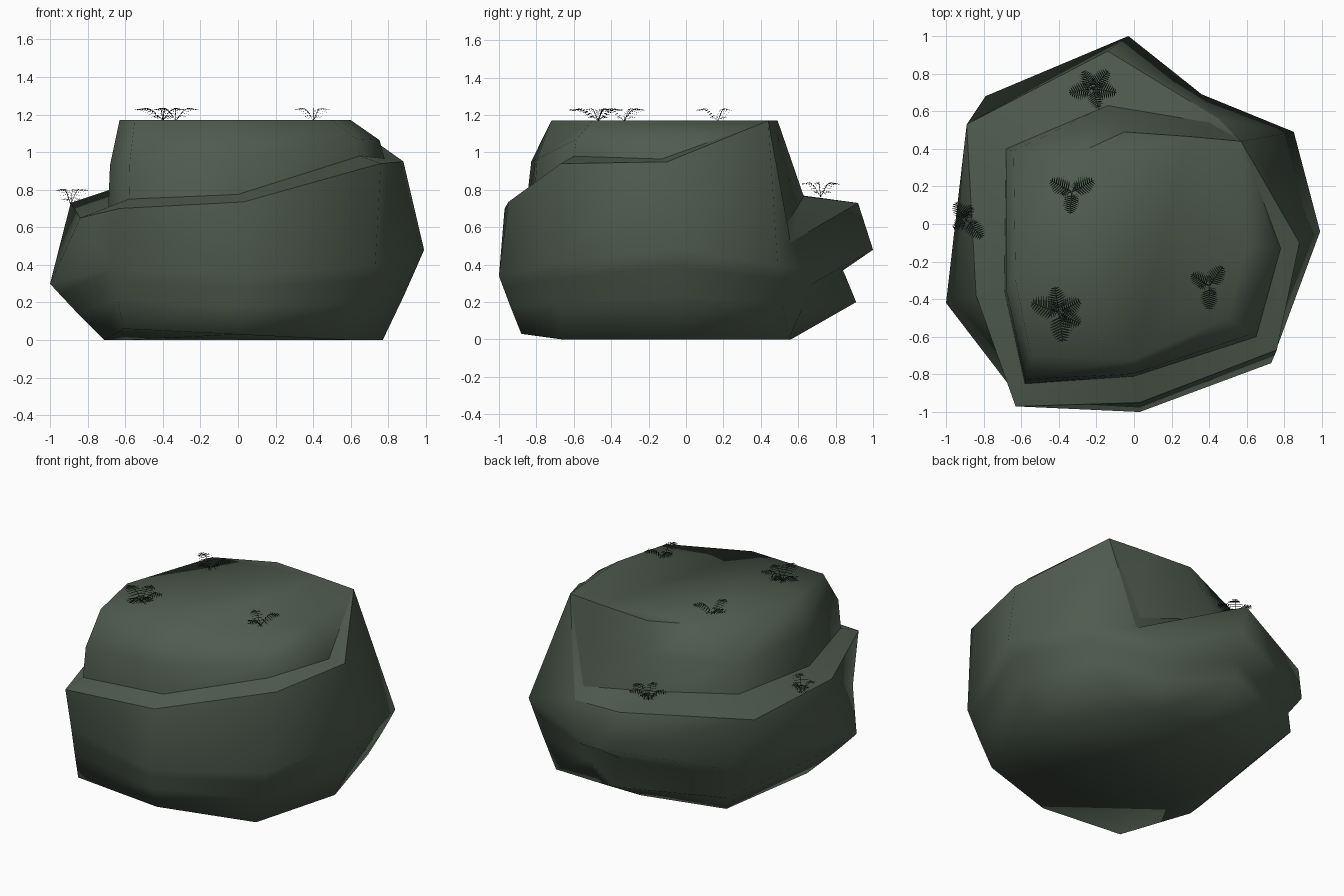
import bpy, bmesh, math
from mathutils import Vector as V

if "Cube" in bpy.data.objects:
    bpy.data.objects.remove(bpy.data.objects["Cube"])


def material(name, rgb):
    m = bpy.data.materials.new(name)
    m.diffuse_color = (*rgb, 1)
    m.use_nodes = True
    m.node_tree.nodes["Principled BSDF"].inputs["Base Color"].default_value = m.diffuse_color
    return m


STONE = material("mossy stone", (0.08, 0.106, 0.08))
LEAF = material("dark fern green", (0.014, 0.022, 0.016))


def finish(bm, name, mat):
    me = bpy.data.meshes.new(name)
    bm.to_mesh(me)
    bm.free()
    me.materials.append(mat)
    ob = bpy.data.objects.new(name, me)
    bpy.context.collection.objects.link(ob)
    return ob


# Boulder rings, counter-clockwise from the front left corner:
# front left, front, front right, right, back right, cleft, back, back left, left
base = [(-.61, -.86, .06), (0, -.88, .03), (.6, -.66, 0), (.77, -.05, 0), (.6, .55, 0),
        (.25, .56, 0), (-.05, .56, 0), (-.6, .42, 0), (-.71, -.3, 0)]
belly = [(-.67, -.85, .38), (.03, -1, .34), (.73, -.74, .4), (.99, -.04, .48), (.85, .49, .4),
         (.36, .69, .36), (-.03, 1, .48), (-.79, .68, .42), (-1, -.42, .3)]
ledge_out = [(-.63, -.97, .7), (.03, -.95, .735), (.76, -.67, .94), (.88, -.1, .95), (.57, .44, 1.17),
             (.45, .56, .52), (-.14, .92, .73), (-.89, .53, .73), (-.84, -.38, .65)]
ledge_in = [(-.58, -.85, .75), (0, -.81, .775), (.65, -.6, .98), (.78, -.13, .965), (.57, .44, 1.17),
            (.4, .54, .62), (-.14, .63, .765), (-.68, .4, .8), (-.69, -.35, .71)]
top = [(x, y, 1.17) for x, y in ((-.55, -.7), (0, -.72), (.5, -.5), (.6, -.12), (.57, .44),
                                 (.3, .465), (-.05, .49), (-.42, .32), (-.63, -.3))]


def blend(a, b, t, tz):
    out = []
    for p, q in zip(a, b):
        r = V(p).lerp(V(q), t)
        r.z = p[2] + (q[2] - p[2]) * tz
        out.append(r)
    return out


low = blend(base, belly, .5, .48)
notch = blend(base, belly, .82, .81)
low[6], notch[6] = V((-.08, .91, .2)), V((-.1, .84, .37))   # undercut at the back
low[7], notch[7] = V((-.75, .62, .19)), V((-.74, .61, .33))
shoulder = blend(top, ledge_in, .85, .52)                   # rounded upper block
for i in (5, 6):
    shoulder[i] = V(top[i]).lerp(V(ledge_in[i]), .5)

bm = bmesh.new()
rings = [[bm.verts.new(p) for p in r]
         for r in (base, low, notch, belly, ledge_out, ledge_in, shoulder, top)]
n = len(base)
for k, (a, b) in enumerate(zip(rings, rings[1:])):
    for i in range(n):
        j = (i + 1) % n
        if k == 3 and i in (0, 7, 8):        # these split along the other diagonal
            bm.faces.new((a[i], a[j], b[i]))
            bm.faces.new((a[j], b[j], b[i]))
        else:
            bm.faces.new((a[i], a[j], b[j], b[i]))
bm.faces.new(rings[0][::-1])
bm.faces.new(rings[-1])
bmesh.ops.remove_doubles(bm, verts=bm.verts, dist=.002)
bmesh.ops.recalc_face_normals(bm, faces=bm.faces)
for f in bm.faces:
    f.smooth = True


# Sharp lines: both ledge rims and the back rim of the top
def vert(p):
    return min(bm.verts, key=lambda v: (v.co - V(p)).length)


def sharpen(p, q):
    e = bm.edges.get((vert(p), vert(q)))
    if e:
        e.smooth = False


for i in range(n):
    for ring in (ledge_out, ledge_in):
        sharpen(ring[i], ring[(i + 1) % n])
for i in (4, 5, 6):
    sharpen(top[i], top[i + 1])
finish(bm, "boulder", STONE)


# Ferns: arching fronds with separate pointed leaflets
def frond(bm, root, angle, length, height, pairs=11):
    d = V((math.cos(angle), math.sin(angle), 0))
    side = V((-d.y, d.x, 0))

    def at(t):
        return root + d * length * t + V((0, 0, height * math.sin(min(t * 2.6, 1.57 + t * .45))))

    def face(*pts):
        bm.faces.new([bm.verts.new(p) for p in pts])

    for k in range(pairs):
        t, u = k / pairs, (k + 1) / pairs
        w = side * length * .014
        face(at(t) - w, at(u) - w, at(u) + w, at(t) + w)
        if k < 2:
            continue
        reach = length * .4 * math.sin(math.pi * (.25 + .68 * t))
        for s in (-1, 1):
            out = side * s * reach + d * reach * .35 - V((0, 0, reach * .22))
            wide = d * length * .024
            face(at(t) - wide, at(t) + out * .5 - wide, at(t) + out, at(t) + out * .5 + wide, at(t) + wide)


def fern(name, root, tips, height):
    bm = bmesh.new()
    r = V(root)
    for x, y in tips:
        dx, dy = x - r.x, y - r.y
        a, l = math.atan2(dy, dx), math.hypot(dx, dy)
        frond(bm, r, a, l * 1.05, height)
        frond(bm, r, a + .6, .06, height * .35, 6)   # short young fronds at the base
    finish(bm, name, LEAF)


fern("fern_front_left", (-.4, -.47, 1.165),
     [(-.54, -.42), (-.42, -.34), (-.29, -.41), (-.29, -.53), (-.38, -.62)], .07)
fern("fern_front_right", (.4, -.33, 1.165), [(.31, -.27), (.47, -.23), (.4, -.45)], .07)
fern("fern_middle", (-.33, .17, 1.165), [(-.44, .23), (-.22, .23), (-.34, .06)], .07)
fern("fern_back_ledge", (-.22, .72, .76),
     [(-.34, .7), (-.27, .81), (-.14, .81), (-.1, .7), (-.19, .62)], .08)
fern("fern_left_ledge", (-.89, .02, .72), [(-.95, .11), (-.81, -.07), (-.96, -.02), (-.87, .1)], .085)
